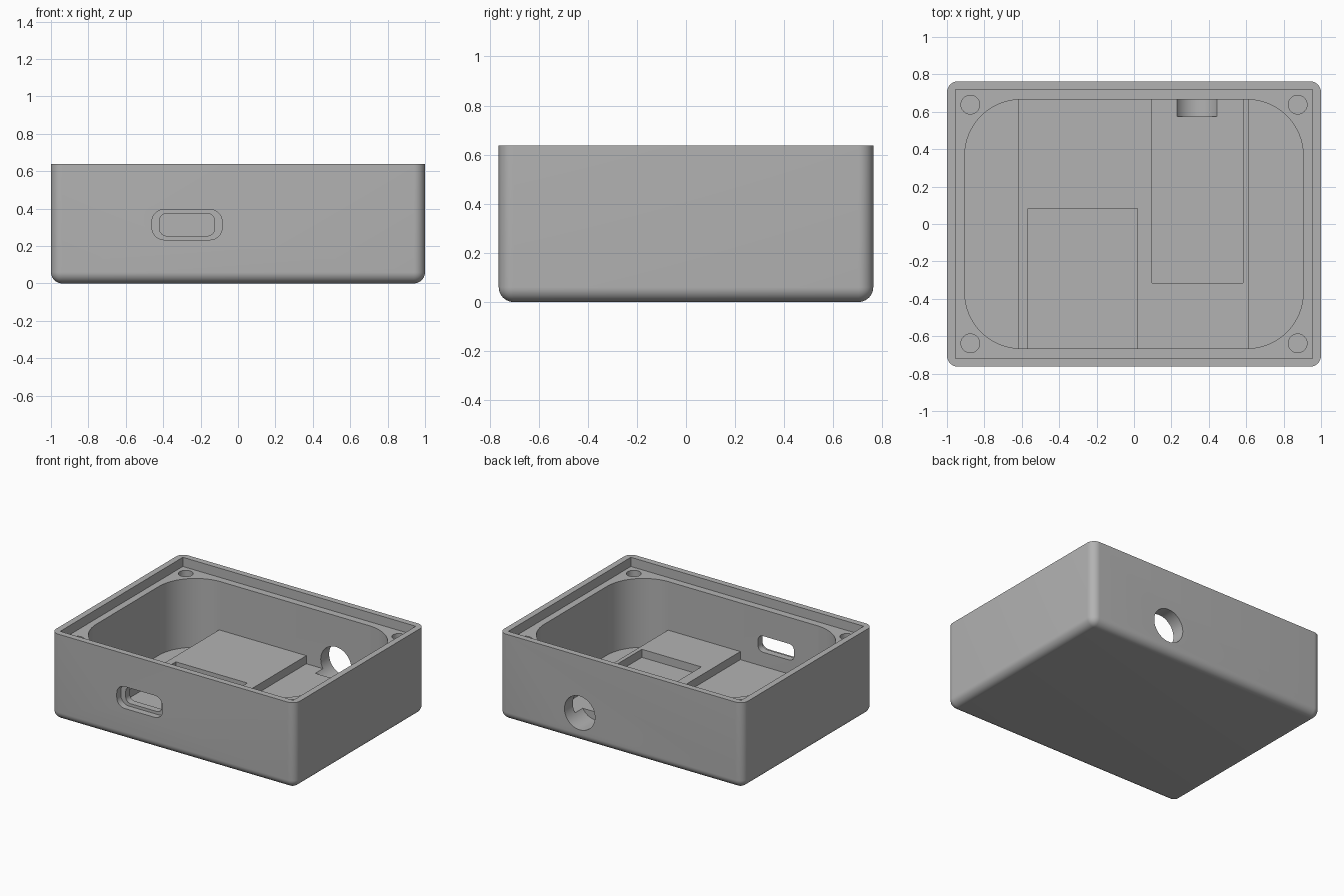
import bpy, bmesh, math
from mathutils import Matrix, Vector

if "Cube" in bpy.data.objects:
    bpy.data.objects.remove(bpy.data.objects["Cube"], do_unlink=True)

gray = bpy.data.materials.new("plain gray")
gray.use_nodes = True
COLOR = (0.45, 0.45, 0.45, 1)
gray.diffuse_color = COLOR
gray.node_tree.nodes["Principled BSDF"].inputs["Base Color"].default_value = COLOR


def finish(name, bm):
    mesh = bpy.data.meshes.new(name)
    bmesh.ops.recalc_face_normals(bm, faces=bm.faces)
    bm.to_mesh(mesh)
    bm.free()
    mesh.materials.append(gray)
    obj = bpy.data.objects.new(name, mesh)
    bpy.context.collection.objects.link(obj)
    return obj


def box(name, x, y, z, radius=0, axis=None, round_bottom=False, segments=10):
    """Box from (min, max) spans; rounds the edges that run along axis."""
    bm = bmesh.new()
    bmesh.ops.create_cube(bm, size=1)
    for v in bm.verts:
        v.co = Vector([(a + b) / 2 + c * (b - a) for (a, b), c in zip((x, y, z), v.co)])
    if radius:
        def rounded(e):
            a, b = e.verts
            along = abs((b.co - a.co).normalized()[axis]) > 0.9
            low = max(a.co.z, b.co.z) < z[0] + 1e-4
            return along or (round_bottom and low)
        bmesh.ops.bevel(bm, geom=[e for e in bm.edges if rounded(e)], offset=radius,
                        segments=segments, profile=0.5, affect='EDGES')
    return finish(name, bm)


def cylinder(name, center, radius, depth, turn=0):
    bm = bmesh.new()
    matrix = Matrix.Translation(center) @ Matrix.Rotation(turn, 4, 'X')
    bmesh.ops.create_cone(bm, cap_ends=True, segments=48, radius1=radius,
                          radius2=radius, depth=depth, matrix=matrix)
    return finish(name, bm)


def cut(target, cutters):
    """Subtract the cutters, bake the result and shade it."""
    for c in cutters:
        c.hide_render = True
        m = target.modifiers.new(c.name, 'BOOLEAN')
        m.operation, m.solver, m.object = 'DIFFERENCE', 'EXACT', c
    bpy.context.view_layer.update()
    graph = bpy.context.evaluated_depsgraph_get()
    mesh = bpy.data.meshes.new_from_object(target.evaluated_get(graph))
    target.modifiers.clear()
    target.data = mesh
    bpy.ops.object.select_all(action='DESELECT')
    target.select_set(True)
    bpy.context.view_layer.objects.active = target
    bpy.ops.object.shade_smooth_by_angle(angle=math.radians(30))


HALF_Y, TOP, LEDGE, FLOOR = 0.763, 0.638, 0.57, 0.06
IN_Y, DECK, POCKET = 0.665, 0.21, 0.15

# Outer shell, cavity and lid recess
shell = box("case_shell", (-1, 1), (-HALF_Y, HALF_Y), (0, TOP), 0.06, 2, True)
shell_cutters = [
    box("cavity_cutter", (-0.905, 0.905), (-IN_Y, IN_Y), (FLOOR, 0.9), 0.3, 2, segments=20),
    box("lid_recess_cutter", (-0.955, 0.955), (-0.718, 0.718), (LEDGE, 0.9)),
    # Stepped port opening in the front wall
    box("port_recess_cutter", (-0.46, -0.085), (-0.9, -0.715), (0.233, 0.395), 0.065, 1),
    box("port_opening_cutter", (-0.42, -0.125), (-0.85, -0.6), (0.254, 0.374), 0.04, 1),
]

# Screw holes in the corners of the ledge
for sx in (-1, 1):
    for sy in (-1, 1):
        shell_cutters.append(cylinder("screw_hole_cutter", (sx * 0.875, sy * 0.638, 0.5), 0.05, 0.4))

# Round opening through the back wall, reaching into the raised deck
jack = cylinder("jack_cutter", (0.3375, 0.775, 0.215), 0.125, 0.4, math.pi / 2)
cut(shell, shell_cutters + [jack])

# Raised deck with two shallow board pockets
deck = box("raised_deck", (-0.62, 0.613), (-IN_Y, IN_Y), (FLOOR, DECK))
deck_cutters = [
    box("front_pocket_cutter", (-0.567, 0.02), (-0.8, 0.082), (POCKET, 0.4)),
    box("back_pocket_cutter", (0.095, 0.583), (-0.315, 0.8), (POCKET, 0.4)),
]
cut(deck, deck_cutters + [jack])

for c in shell_cutters + deck_cutters + [jack]:
    bpy.data.objects.remove(c, do_unlink=True)
